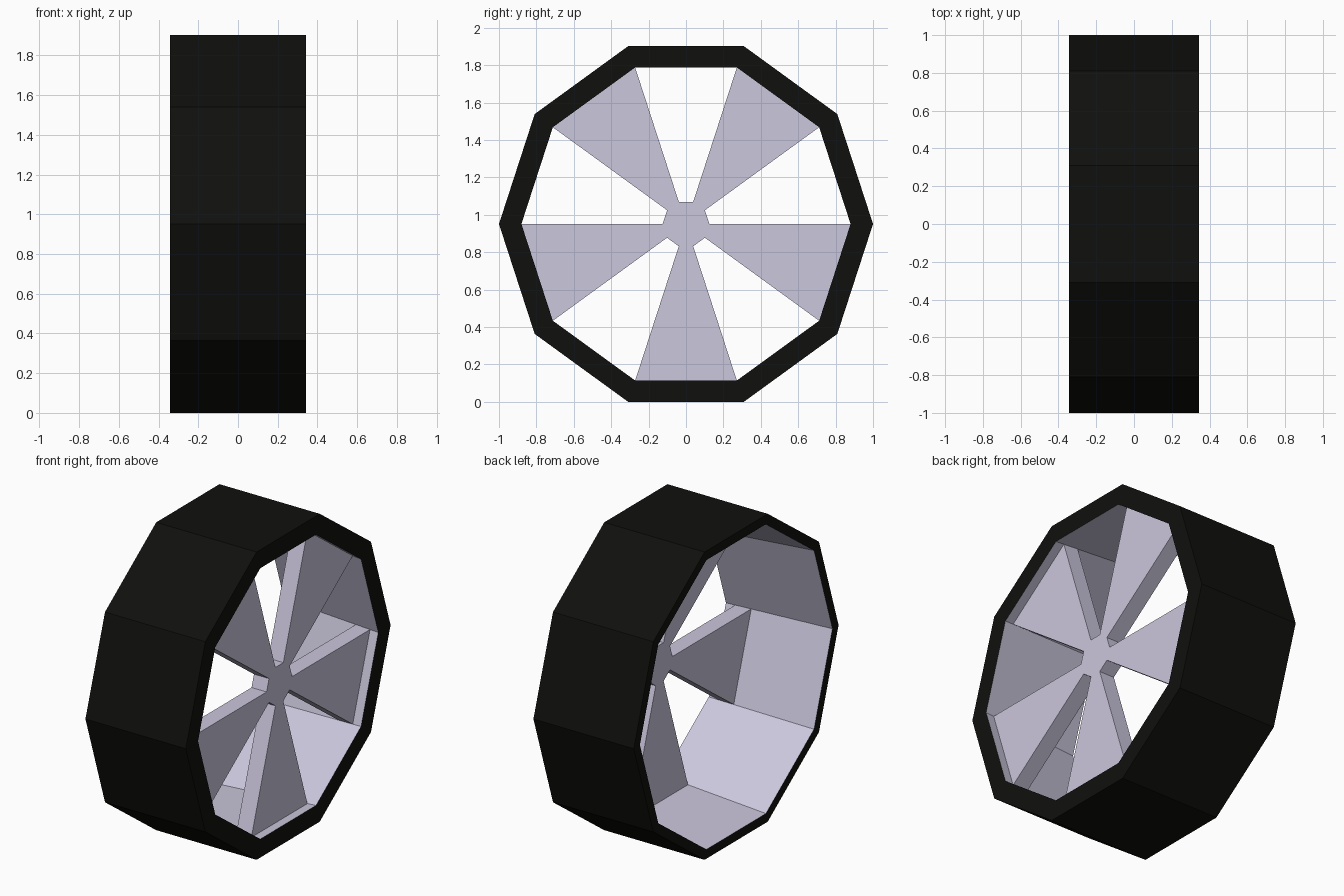
import bpy
import bmesh
from math import radians, sin, cos

if "Cube" in bpy.data.objects:
    bpy.data.objects.remove(bpy.data.objects["Cube"])

N = 10                      # sides of the low-poly wheel
HALF = 0.343                # half width along x
ZC = sin(radians(72))       # axle height


def material(name, color):
    m = bpy.data.materials.new(name)
    m.diffuse_color = (*color, 1)
    m.use_nodes = True
    m.node_tree.nodes["Principled BSDF"].inputs["Base Color"].default_value = m.diffuse_color
    return m


black = material("black_rubber", (0.005, 0.005, 0.004))
lilac = material("lilac_metal", (0.6, 0.57, 0.72))


def ring(bm, x, polar):
    """Loop of vertices in the plane x from (radius, degrees) pairs."""
    return [bm.verts.new((x, r * cos(radians(a)), ZC + r * sin(radians(a))))
            for r, a in polar]


def bridge(bm, a, b, mat=0):
    n = len(a)
    for i in range(n):
        j = (i + 1) % n
        bm.faces.new((a[i], a[j], b[j], b[i])).material_index = mat


def finish(bm, name, mats):
    bmesh.ops.recalc_face_normals(bm, faces=bm.faces)
    me = bpy.data.meshes.new(name)
    bm.to_mesh(me)
    bm.free()
    for m in mats:
        me.materials.append(m)
    ob = bpy.data.objects.new(name, me)
    bpy.context.collection.objects.link(ob)
    return ob


# Tyre: ten-sided band, black outside, lilac tapered lining inside
bm = bmesh.new()
profile = [(-HALF, 1.0), (HALF, 1.0), (HALF, 0.88), (-HALF, 0.94)]
loops = [ring(bm, x, [(r, 36 * i) for i in range(N)]) for x, r in profile]
for k in range(4):
    bridge(bm, loops[k], loops[(k + 1) % 4], 1 if k == 2 else 0)
finish(bm, "tyre", [black, lilac])

# Spokes: five wedges growing from a small ten-sided hub, near the +x side
outline = []
for s in range(5):
    a = 36 + 72 * s
    outline += [(0.125, a), (0.895, a), (0.895, a + 36), (0.125, a + 36)]
bm = bmesh.new()
back = ring(bm, 0.18, outline)
front = ring(bm, 0.283, outline)
bridge(bm, back, front)
for loop in (back, front):
    hub = []
    for s in range(5):
        w = loop[4 * s:4 * s + 4]
        bm.faces.new(w)
        hub += [w[0], w[3]]
    bm.faces.new(hub)
finish(bm, "spokes", [lilac])
